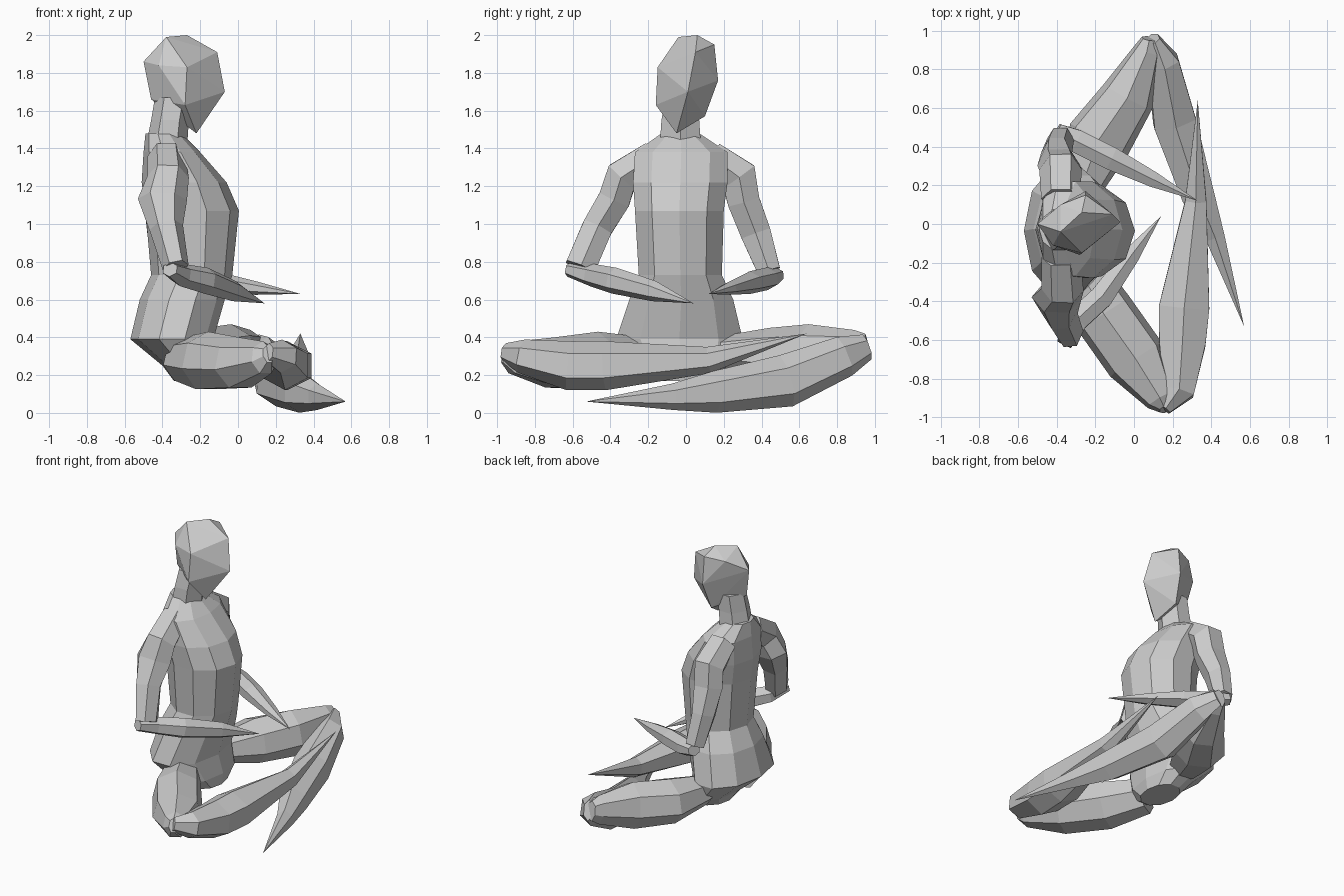
import bpy, bmesh
from math import sin, cos, tau
from mathutils import Vector


def finish(name, bm):
    bmesh.ops.remove_doubles(bm, verts=bm.verts, dist=0.0005)
    bmesh.ops.recalc_face_normals(bm, faces=bm.faces)
    me = bpy.data.meshes.new(name)
    bm.to_mesh(me)
    bm.free()
    ob = bpy.data.objects.new(name, me)
    bpy.context.collection.objects.link(ob)
    return ob


def loft(name, stations, ref, sides, flat=False):
    """Stations: x, y, z, half size along ref, half size across ref."""
    bm = bmesh.new()
    pts = [Vector(s[:3]) for s in stations]
    widest = max(sin(tau * k / sides) for k in range(sides))
    rings = []
    for i, s in enumerate(stations):
        t = pts[min(i + 1, len(pts) - 1)] - pts[max(i - 1, 0)]
        t = Vector((0, 0, 1)) if flat else t.normalized()
        a = Vector(ref)
        a = (a - t * a.dot(t)).normalized()
        b = t.cross(a) / widest
        rings.append([bm.verts.new(pts[i] + a * s[3] * cos(tau * k / sides)
                                   + b * s[4] * sin(tau * k / sides))
                      for k in range(sides)])
    for r, q in zip(rings, rings[1:]):
        for k in range(sides):
            j = (k + 1) % sides
            bm.faces.new((r[k], r[j], q[j], q[k]))
    bm.faces.new(rings[0])
    bm.faces.new(rings[-1])
    return finish(name, bm)


X, Z = (1, 0, 0), (0, 0, 1)

# Torso: z, back x, front x, low y, high y
levels = [(0.17, -.34, -.12, -.16, .14), (0.25, -.40, -.11, -.28, .26),
          (0.39, -.57, -.13, -.37, .30), (0.60, -.52, -.07, -.30, .25),
          (0.73, -.46, -.03, -.25, .19), (1.07, -.49, .005, -.27, .20),
          (1.22, -.51, -.06, -.28, .22), (1.38, -.50, -.20, -.27, .22),
          (1.48, -.49, -.30, -.13, .07)]
loft("torso", [((a + b) / 2, (c + d) / 2, z, (b - a) / 2, (d - c) / 2)
               for z, a, b, c, d in levels], X, 10, flat=True)

# Neck
loft("neck", [(-.38, -.03, 1.40, .11, .11), (-.36, -.03, 1.55, .10, .10),
              (-.34, -.02, 1.67, .10, .09)], X, 6, flat=True)

# Head: faceted hull, slightly tilted
bm = bmesh.new()
for p in [(-.38, -.04, 1.99), (-.27, .06, 2.0), (-.38, .10, 1.93),
          (-.11, .05, 1.91), (-.07, .01, 1.70), (-.22, -.05, 1.48),
          (-.27, -.15, 1.83), (-.28, -.16, 1.63), (-.25, .15, 1.95),
          (-.25, .17, 1.76), (-.27, .10, 1.57), (-.50, .0, 1.86),
          (-.46, -.03, 1.66), (-.42, -.11, 1.84)]:
    bm.verts.new(p)
bmesh.ops.convex_hull(bm, input=bm.verts)
finish("head", bm)

# Arms
loft("right_upper_arm", [(-.38, -.17, 1.36, .10, .08), (-.37, -.34, 1.25, .11, .09),
                         (-.40, -.38, 1.13, .13, .085), (-.38, -.47, .98, .09, .08),
                         (-.33, -.56, .77, .07, .08)], X, 6)
loft("right_forearm", [(-.36, -.62, .76, .04, .04), (-.30, -.50, .73, .06, .06),
                       (-.17, -.38, .70, .07, .06), (-.02, -.17, .645, .055, .045),
                       (.14, .04, .58, 0, 0)], Z, 6)
loft("left_upper_arm", [(-.38, .13, 1.36, .10, .08), (-.38, .28, 1.25, .11, .10),
                        (-.39, .305, 1.12, .11, .085), (-.40, .37, .95, .08, .08),
                        (-.38, .44, .75, .07, .06)], X, 6)
loft("left_forearm", [(-.40, .48, .73, .04, .04), (-.30, .43, .71, .06, .06),
                      (-.12, .34, .69, .06, .06), (.10, .23, .66, .035, .04),
                      (.33, .12, .63, 0, 0)], Z, 6)

# Crossed legs
loft("right_thigh", [(-.29, -.22, .28, .12, .12), (-.16, -.46, .27, .16, .16),
                     (.01, -.70, .26, .14, .16), (.14, -.91, .29, .09, .08),
                     (.16, -.96, .31, .05, .03)], Z, 7)
loft("right_shin", [(.16, -.96, .32, .05, .03), (.23, -.87, .30, .09, .08),
                    (.25, -.62, .25, .13, .12), (.26, -.43, .25, .13, .13),
                    (.32, .12, .28, .07, .055), (.33, .64, .42, 0, 0)], Z, 6)
loft("left_thigh", [(-.27, .20, .31, .10, .11), (-.18, .44, .30, .15, .17),
                    (-.03, .66, .31, .16, .14), (.07, .90, .34, .10, .07),
                    (.08, .96, .35, .07, .04)], Z, 7)
loft("left_shin", [(.10, .96, .35, .07, .03), (.15, .84, .30, .11, .08),
                   (.21, .53, .17, .14, .11), (.33, .15, .11, .11, .085),
                   (.42, -.07, .085, .07, .05), (.57, -.53, .06, 0, 0)], Z, 6)
